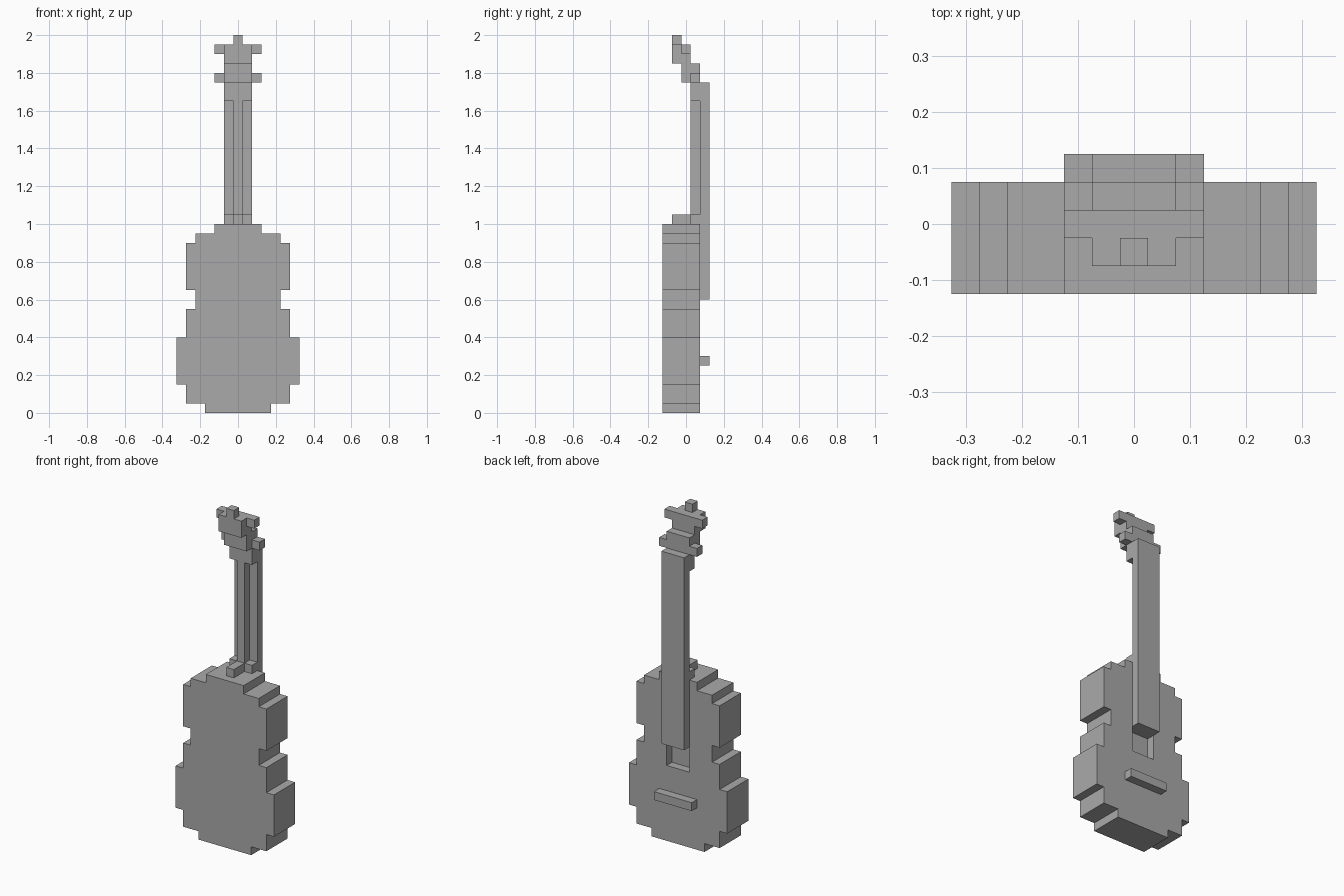
import bpy
import bmesh

default = bpy.data.objects.get("Cube")
if default:
    bpy.data.objects.remove(default, do_unlink=True)

U = 0.05  # one block

grey = bpy.data.materials.new("plain grey")
grey.use_nodes = True
COLOUR = (0.4, 0.4, 0.4, 1)
grey.diffuse_color = COLOUR
grey.node_tree.nodes["Principled BSDF"].inputs["Base Color"].default_value = COLOUR


def add_object(name, bm):
    bmesh.ops.recalc_face_normals(bm, faces=bm.faces)
    mesh = bpy.data.meshes.new(name)
    bm.to_mesh(mesh)
    bm.free()
    mesh.materials.append(grey)
    obj = bpy.data.objects.new(name, mesh)
    bpy.context.collection.objects.link(obj)
    return obj


def prism(name, outline, y0, y1):
    """Extrude an (x, z) outline from y0 to y1."""
    bm = bmesh.new()
    face = bm.faces.new([bm.verts.new((x, y0, z)) for x, z in outline])
    result = bmesh.ops.extrude_face_region(bm, geom=[face])
    verts = [v for v in result["geom"] if isinstance(v, bmesh.types.BMVert)]
    bmesh.ops.translate(bm, verts=verts, vec=(0, y1 - y0, 0))
    return add_object(name, bm)


def box(name, x0, x1, y0, y1, z0, z1):
    return prism(name, [(x0, z0), (x1, z0), (x1, z1), (x0, z1)], y0, y1)


def bar(name, half, y0, y1, z0, z1):
    return box(name, -half, half, y0, y1, z0, z1)


# Stepped body: (half width, bottom, top) of each tier
tiers = [(0.175, 0, 0.05), (0.275, 0.05, 0.15), (0.325, 0.15, 0.4),
         (0.275, 0.4, 0.55), (0.225, 0.55, 0.65), (0.275, 0.65, 0.9),
         (0.225, 0.9, 0.95), (0.125, 0.95, 1)]
right_edge = [(w, z) for w, low, high in tiers for z in (low, high)]
outline = right_edge + [(-x, z) for x, z in reversed(right_edge)]
body = prism("body", outline, -0.125, 0.075)

# Sound hole recess
cutter = bar("sound_hole_cutter", 0.075, 0.025, 0.2, 0.45, 0.6)
cutter.hide_render = True
cutter.hide_viewport = True
cut = body.modifiers.new("sound_hole", "BOOLEAN")
cut.object = cutter
cut.operation = "DIFFERENCE"
cut.solver = "EXACT"

# Bridge, fretboard and neck
bar("bridge", 0.125, 0.075, 0.125, 0.25, 0.3)
bar("fretboard", 0.075, 0.075, 0.125, 0.6, 1.75)
bar("neck_spine", 0.025, 0.025, 0.075, 1.05, 1.65)
bar("neck_top", 0.075, 0.025, 0.075, 1.65, 1.75)

# Heel where the neck meets the body
bar("heel_base", 0.075, 0.025, 0.075, 1, 1.05)
bar("heel_tip", 0.025, -0.075, 0.025, 1, 1.05)

# Headstock steps backward as it rises
bar("headstock_lower_front", 0.075, 0.025, 0.075, 1.75, 1.85)
bar("headstock_lower_back", 0.075, -0.025, 0.025, 1.75, 1.85)
bar("headstock_upper_front", 0.075, -0.025, 0.025, 1.85, 1.95)
bar("headstock_upper_back", 0.075, -0.075, -0.025, 1.85, 1.95)
bar("headstock_tip", 0.025, -0.075, -0.025, 1.95, 2)

# Tuning pegs on both sides
for side, x in (("left", 0.075), ("right", -0.125)):
    box("lower_peg_" + side, x, x + U, 0.025, 0.075, 1.75, 1.8)
    box("upper_peg_" + side, x, x + U, -0.025, 0.025, 1.9, 1.95)
